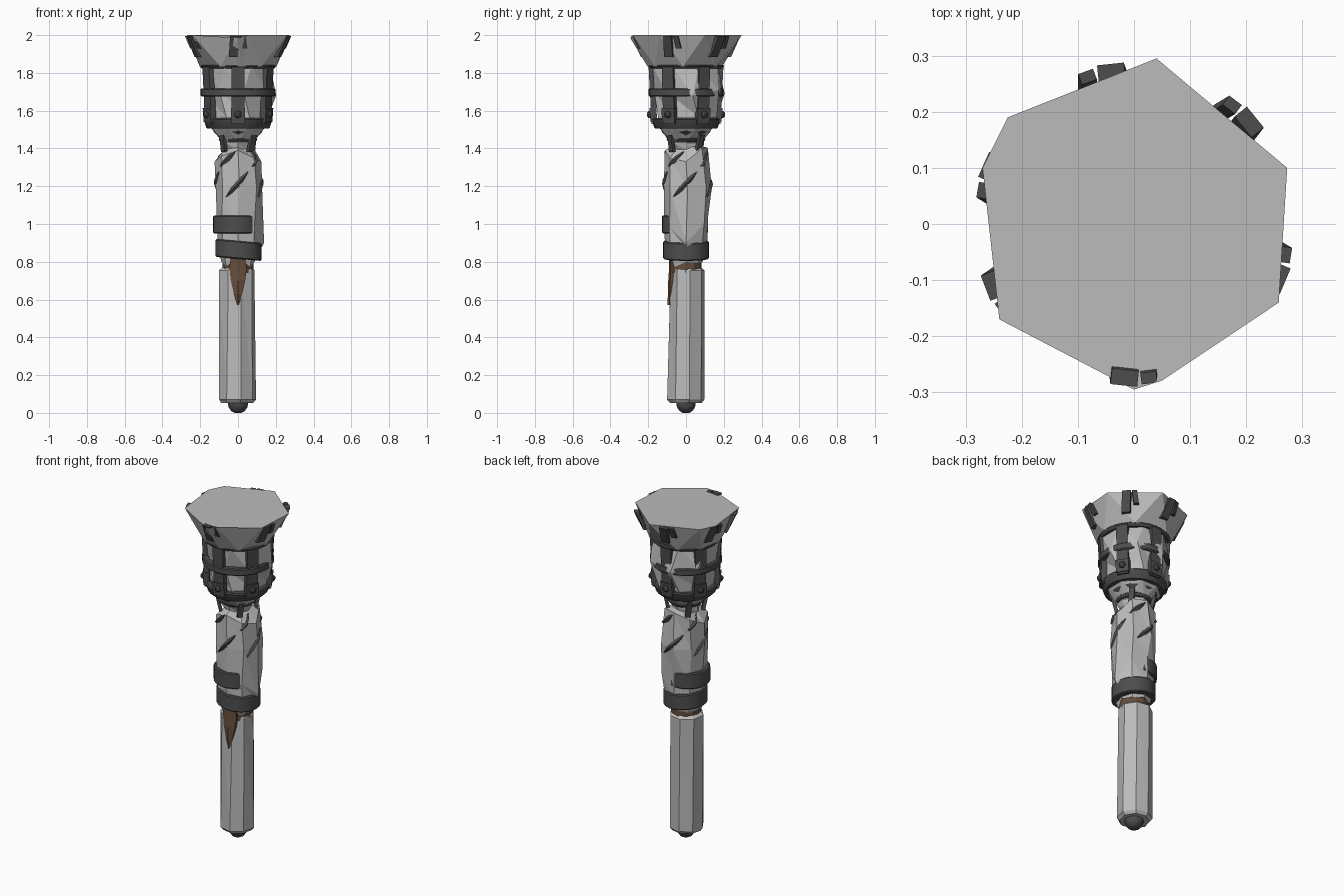
import bpy, bmesh, math, random
from mathutils import Vector, Matrix
from mathutils.bvhtree import BVHTree

if "Cube" in bpy.data.objects:
    bpy.data.objects.remove(bpy.data.objects["Cube"])

random.seed(4)
R = math.radians


def material(name, col):
    m = bpy.data.materials.new(name)
    m.diffuse_color = (*col, 1)
    m.use_nodes = True
    m.node_tree.nodes["Principled BSDF"].inputs["Base Color"].default_value = m.diffuse_color
    return m


LIGHT = material("pale grey", (0.50, 0.50, 0.50))
DARK = material("dark iron", (0.075, 0.075, 0.075))
BROWN = material("brown wood", (0.13, 0.075, 0.045))


def polar(a, r, z, cx=0.0, cy=0.0):
    return Vector((cx + r * math.cos(a), cy + r * math.sin(a), z))


def ring(n, r, z, rot=0.0, jit=0.0, cx=0.0, cy=0.0):
    """Polygon ring; r and z may be lists with one value per corner."""
    pts = []
    for i in range(n):
        rr = r[i] if isinstance(r, (list, tuple)) else r
        zz = z[i] if isinstance(z, (list, tuple)) else z
        pts.append(polar(R(rot) + math.tau * i / n, rr * (1 + random.uniform(-jit, jit)), zz, cx, cy))
    return pts


def loft(name, rings, mat, smooth=False, tri=False):
    """Skin a stack of equal rings and cap both ends."""
    bm = bmesh.new()
    vs = [[bm.verts.new(p) for p in r] for r in rings]
    n = len(rings[0])
    for a, b in zip(vs, vs[1:]):
        for i in range(n):
            j = (i + 1) % n
            if tri:
                bm.faces.new((a[i], a[j], b[i]))
                bm.faces.new((a[j], b[j], b[i]))
            else:
                bm.faces.new((a[i], a[j], b[j], b[i]))
    bm.faces.new(vs[0][::-1])
    bm.faces.new(vs[-1])
    bmesh.ops.recalc_face_normals(bm, faces=bm.faces)
    me = bpy.data.meshes.new(name)
    bm.to_mesh(me)
    bm.free()
    ob = bpy.data.objects.new(name, me)
    bpy.context.collection.objects.link(ob)
    me.materials.append(mat)
    if smooth:
        bpy.ops.object.select_all(action='DESELECT')
        ob.select_set(True)
        bpy.context.view_layer.objects.active = ob
        bpy.ops.object.shade_smooth_by_angle(angle=R(35))
    return ob


def band(name, r0, r1, z0, z1, cx=0.0, cy=0.0, tilt=0.0):
    """Round iron band with a small bevel, optionally tilted about y."""
    b = 0.006
    rs = [ring(24, r, z, 0, 0, cx, cy) for r, z in
          ((r0 - b, z0), (r0, z0 + b), (r1, z1 - b), (r1 - b, z1))]
    mid = (z0 + z1) / 2
    for r in rs:
        for p in r:
            p.z += (p.x - cx) * math.tan(R(tilt)) if tilt else 0
    return loft(name, rs, DARK, smooth=True)


def plate(name, a, r0, z0, r1, z1, w, t, skew=0.0, mat=DARK):
    """Flat strap leaning from (r0, z0) to (r1, z1) at angle a."""
    out = Vector((math.cos(a), math.sin(a), 0))
    side = Vector((-out.y, out.x, 0))
    rs = []
    for r, z, s in ((r0, z0, 0), (r1, z1, skew)):
        c = out * r + Vector((0, 0, z)) + side * s
        rs.append([c - side * w / 2, c + side * w / 2,
                   c + side * w / 2 - out * t, c - side * w / 2 - out * t])
    return loft(name, rs, mat)


# Pommel
loft("pommel", [ring(10, r, z) for r, z in
                ((0.018, 0.0), (0.036, 0.01), (0.05, 0.03), (0.055, 0.055), (0.05, 0.09))], DARK, smooth=True)

# Lower handle, faceted and worn
loft("lower_handle", [
    ring(8, 0.085, 0.052, 10, 0.03, -0.003),
    ring(8, 0.099, 0.07, 10, 0.03, -0.003),
    ring(8, [0.094, 0.098, 0.1, 0.1, 0.102, 0.095, 0.084, 0.09], 0.755, 14, 0.02, -0.003),
    ring(8, 0.08, 0.77, 14, 0.02, -0.003)], LIGHT, tri=True)

# Exposed wood: core ring and front splinter
loft("wood_core", [ring(12, 0.083, 0.74), ring(12, 0.083, 0.83)], BROWN)
loft("wood_splinter", [
    [Vector((x, y, z)) for x, y in ((-w, yf + 0.01), (0, yf), (w, yf + 0.01), (w, -0.05), (-w, -0.05))]
    for w, yf, z in ((0.003, -0.098, 0.57), (0.022, -0.096, 0.63), (0.038, -0.094, 0.70),
                     (0.045, -0.09, 0.76), (0.042, -0.09, 0.82))], BROWN)

# Upper grip, irregular faceted sleeve with zigzag top
N = 8
grip = loft("upper_grip", [
    ring(N, 0.088, [0.80, 0.79, 0.80, 0.79, 0.80, 0.775, 0.83, 0.77], 0),
    ring(N, [0.122, 0.118, 0.112, 0.11, 0.105, 0.112, 0.108, 0.12], 0.87, 0),
    ring(N, [0.138, 0.136, 0.118, 0.112, 0.11, 0.12, 0.115, 0.122], [0.90, 1.0, 1.05, 0.95, 0.97, 1.02, 0.95, 0.98], 0),
    ring(N, [0.128, 0.142, 0.137, 0.12, 0.118, 0.125, 0.118, 0.13], 1.19, 4),
    ring(N, [0.124, 0.12, 0.115, 0.12, 0.124, 0.122, 0.112, 0.12],
         [1.33, 1.40, 1.405, 1.37, 1.33, 1.36, 1.39, 1.35], 0),
    ring(N, 0.055, 1.415, 0)], LIGHT, tri=True)

# Grip bands
band("lower_grip_band", 0.122, 0.122, 0.815, 0.91, 0.003, 0.0, -5)
band("upper_grip_band", 0.122, 0.122, 0.95, 1.045, -0.011, -0.006, 0)

# Slanted dark gashes that follow the grip surface
bm = bmesh.new()
bm.from_mesh(grip.data)
tree = BVHTree.FromBMesh(bm)


def surface(a, z):
    d = Vector((-math.cos(a), -math.sin(a), 0))
    hit = tree.ray_cast(Vector((0, 0, z)) - d, d)[0]
    return math.hypot(hit.x, hit.y) if hit else 0.11


def gash(name, a, z, da, dz, w):
    rs = []
    for k in range(7):
        t = k / 3 - 1
        h = w * (1 - t * t) + 0.002
        aa, zz = a + da * t, z + dz * t
        s = surface(aa, zz)
        rs.append([polar(aa - h * 4, s + 0.001, zz + h), polar(aa, s + 0.004 + h * 0.6, zz),
                   polar(aa + h * 4, s + 0.001, zz - h), polar(aa, s - 0.015, zz)])
    loft(name, rs, DARK)


for i in range(4):
    base = R(-92 + 90 * i)
    gash(f"grip_gash_{i}", base, 1.21, 0.52, 0.065, 0.012)
    gash(f"upper_gash_{i}", base - R(27), 1.345, 0.38, 0.04, 0.011)
bm.free()

# Neck: pale faceted cone with iron collars
loft("neck", [ring(8, 0.075, 1.39, 0, 0.1), ring(8, 0.088, 1.43, 0, 0.1),
              ring(8, 0.16, 1.525, 22, 0.06)], LIGHT, tri=True)
band("neck_collar_low", 0.098, 0.103, 1.435, 1.455)
band("neck_collar_high", 0.112, 0.13, 1.465, 1.495)
for i in range(4):
    plate(f"neck_strut_{i}", R(40 + 90 * i), 0.105, 1.38, 0.125, 1.47, 0.03, 0.02, 0.01)

# Cup: pale body, bulging at the back
loft("cup_body", [
    ring(8, 0.15, 1.51, 22, 0.02),
    ring(8, [0.172, 0.178, 0.175, 0.172, 0.165, 0.16, 0.16, 0.165], 1.57, 22),
    ring(8, [0.205, 0.212, 0.208, 0.20, 0.178, 0.17, 0.17, 0.182],
         [1.68, 1.71, 1.69, 1.72, 1.68, 1.7, 1.7, 1.7], 10),
    ring(8, 0.185, 1.835, 22, 0.03)], LIGHT, tri=True)
band("cup_base_band", 0.168, 0.182, 1.505, 1.56)
band("cup_middle_band", 0.199, 0.199, 1.675, 1.718)
band("cup_rim_band", 0.196, 0.203, 1.822, 1.843)

# Six cup straps, rivet pads, rivets and rim claws
claw = [96, 39, -23, -96, 201, 156]
for i in range(6):
    a = R(90 - 60 * i)
    plate(f"cup_strap_{i}", a, 0.182, 1.53, 0.198, 1.83, 0.068, 0.03)
    plate(f"rivet_pad_{i}", a, 0.188, 1.54, 0.194, 1.615, 0.076, 0.03)
    m = Matrix.Rotation(a, 4, 'Z') @ Matrix.Translation((0.189, 0, 1.58)) @ Matrix.Rotation(R(90), 4, 'Y')
    loft(f"rivet_{i}", [[m @ p for p in ring(8, r, z)] for r, z in
                        ((0.02, 0), (0.018, 0.01), (0.009, 0.017))], DARK)
    c = R(claw[i])
    plate(f"rim_claw_{i}", c, 0.238, 1.885, 0.288, 1.994, 0.048, 0.028, 0.012)
    plate(f"rim_shard_{i}", c + R(14), 0.255, 1.93, 0.285, 1.995, 0.028, 0.02, -0.012)

# Flared bowl with an uneven flat top
top = [(0.273, 0.1), (0.04, 0.295), (-0.225, 0.19), (-0.27, 0.1),
       (-0.24, -0.17), (0.0, -0.295), (0.05, -0.279), (0.258, -0.14)]
low = []
for i, (x, y) in enumerate(top):
    u, v = top[(i - 1) % 8]
    low.append(polar(math.atan2(y + v, x + u), 0.205, 1.835))
top_z = [2, 2, 2, 2, 2, 1.985, 2, 2]
loft("flared_bowl", [low, [Vector((x, y, z)) for (x, y), z in zip(top, top_z)]], LIGHT, tri=True)
